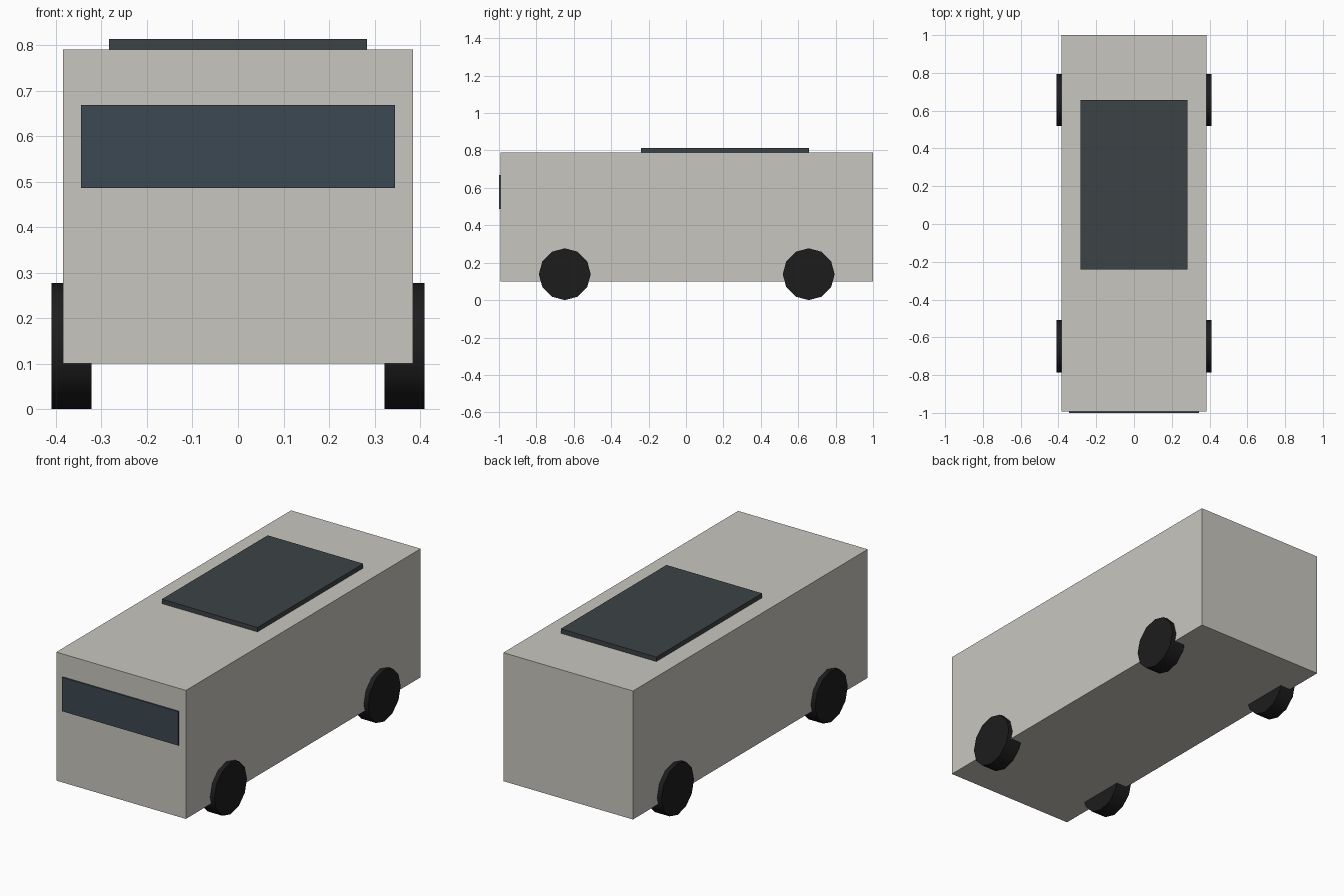
import bpy
import math

if "Cube" in bpy.data.objects:
    bpy.data.objects.remove(bpy.data.objects["Cube"])


def material(name, rgb):
    m = bpy.data.materials.new(name)
    m.diffuse_color = (*rgb, 1)
    m.use_nodes = True
    m.node_tree.nodes["Principled BSDF"].inputs["Base Color"].default_value = m.diffuse_color
    return m


def box(name, lo, hi, mat):
    centre = [(a + b) / 2 for a, b in zip(lo, hi)]
    bpy.ops.mesh.primitive_cube_add(size=1, location=centre)
    ob = bpy.context.object
    ob.name = name
    ob.scale = [b - a for a, b in zip(lo, hi)]
    bpy.ops.object.transform_apply(location=False, rotation=False, scale=True)
    ob.data.materials.append(mat)
    return ob


paint = material("body_paint", (0.58, 0.565, 0.52))
glass = material("dark_glass", (0.045, 0.065, 0.085))
panel = material("roof_panel_grey", (0.045, 0.055, 0.06))
rubber = material("rubber", (0.012, 0.012, 0.012))

# Body shell, windscreen and raised roof panel
box("van_body", (-0.385, -0.992, 0.10), (0.385, 1.0, 0.79), paint)
box("windscreen", (-0.345, -1.0, 0.486), (0.345, -0.985, 0.668), glass)
box("roof_panel", (-0.284, -0.24, 0.785), (0.284, 0.657, 0.814), panel)

# Four twelve-sided wheels, partly sunk into the body
R = 0.1385
for end, y in (("front", -0.648), ("rear", 0.656)):
    for side, s in (("left", -1), ("right", 1)):
        bpy.ops.mesh.primitive_cylinder_add(
            vertices=12, radius=R, depth=0.088,
            location=(s * 0.366, y, R), rotation=(0, math.pi / 2, 0))
        wheel = bpy.context.object
        wheel.name = f"{end}_{side}_wheel"
        wheel.data.materials.append(rubber)
        bpy.ops.object.shade_smooth_by_angle(angle=math.radians(40))
